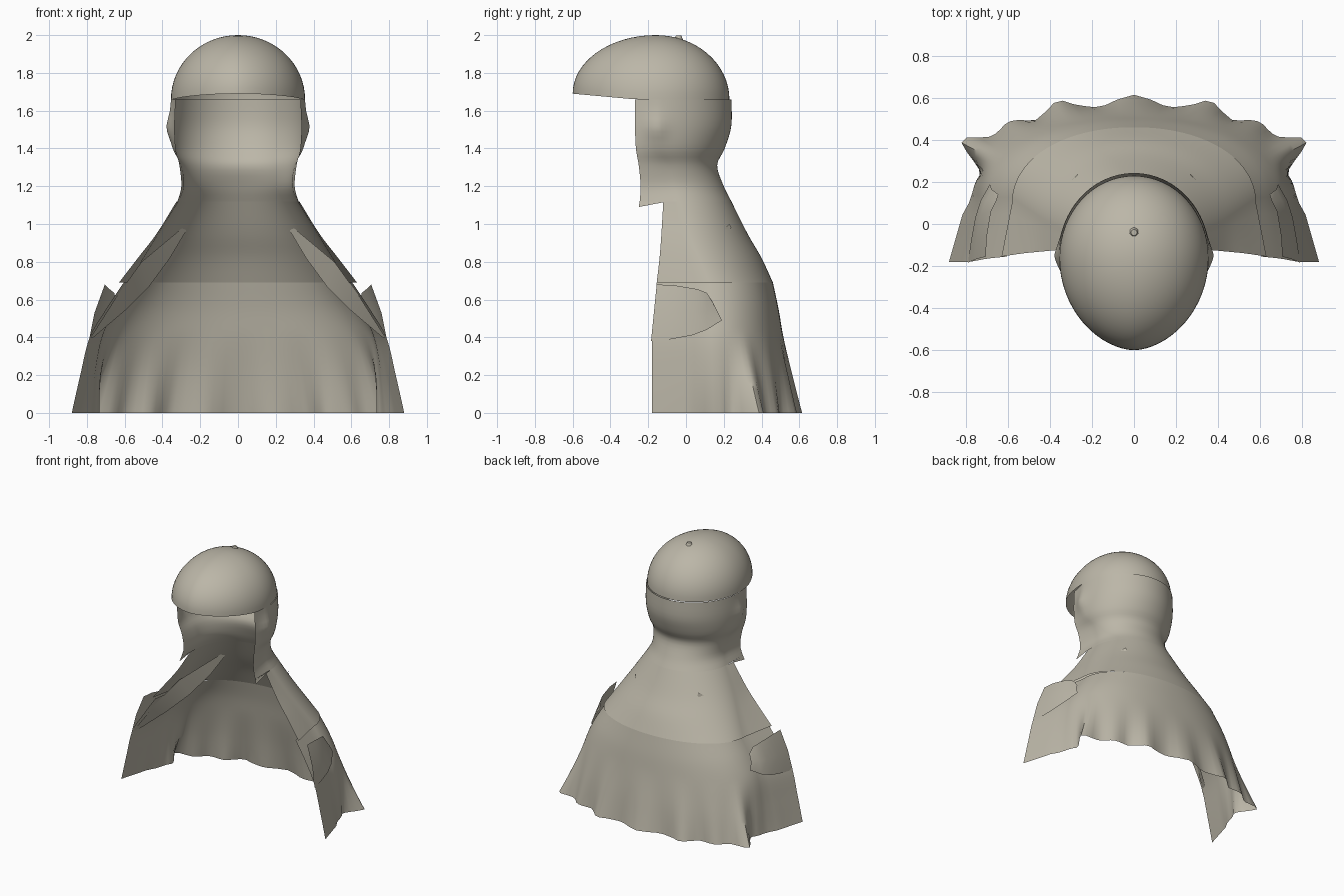
import bpy, bmesh, math
from mathutils import Vector

if "Cube" in bpy.data.objects:
    bpy.data.objects.remove(bpy.data.objects["Cube"])

cloth = bpy.data.materials.new("warm grey cloth")
cloth.diffuse_color = (0.50, 0.47, 0.39, 1)
cloth.use_nodes = True
cloth.node_tree.nodes["Principled BSDF"].inputs["Base Color"].default_value = cloth.diffuse_color


def finish(name, bm, angle=50):
    bmesh.ops.remove_doubles(bm, verts=bm.verts, dist=0.0005)
    me = bpy.data.meshes.new(name)
    bm.to_mesh(me)
    bm.free()
    me.materials.append(cloth)
    ob = bpy.data.objects.new(name, me)
    bpy.context.collection.objects.link(ob)
    bpy.ops.object.select_all(action='DESELECT')
    ob.select_set(True)
    bpy.context.view_layer.objects.active = ob
    bpy.ops.object.shade_smooth_by_angle(angle=math.radians(angle))
    return ob


def skin(name, rows, angle=50):
    """Join rows of points into one sheet."""
    bm = bmesh.new()
    grid = [[bm.verts.new(p) for p in r] for r in rows]
    for a, b in zip(grid, grid[1:]):
        for i in range(len(a) - 1):
            bm.faces.new((a[i], b[i], b[i + 1], a[i + 1]))
    return finish(name, bm, angle)


def spline(keys, steps):
    """Smooth rows of numbers between the key rows."""
    out = []
    for k in range(len(keys) - 1):
        a, b, c, d = (keys[max(0, min(len(keys) - 1, k + o))] for o in (-1, 0, 1, 2))
        for s in range(steps):
            t = s / steps
            out.append([0.5 * (2 * q + (r - p) * t + (2 * p - 5 * q + 4 * r - w) * t * t
                               + (3 * q - p - 3 * r + w) * t ** 3)
                        for p, q, r, w in zip(a, b, c, d)])
    return out + [list(keys[-1])]


# Hem pleats: place round the back (0 side, 1 middle), depth, width
PLEATS = [(0.05, -0.03, 0.06), (0.15, -0.05, 0.06), (0.30, 0.10, 0.06), (0.52, 0.015, 0.05),
          (0.64, -0.03, 0.05), (0.77, 0.035, 0.04), (0.9, -0.02, 0.05), (1.0, 0.035, 0.04)]


def half_row(z, xf, yf, w, y0, yb, p, tuck=0.0):
    """Half of an open horizontal section, from the front edge round to the back."""
    pts = []
    for i in range(5):
        t = i / 5
        pts.append([xf + (w - xf) * t, yf + (y0 - yf) * t, z])
    for i in range(29):
        u = i / 28
        a = u * math.pi / 2
        c, s = max(0, math.cos(a)) ** p, math.sin(a) ** p
        fold = max(0, 1 - z / 0.45) ** 1.6
        push = fold * sum(d * math.exp(-((u - m) / q) ** 2) for m, d, q in PLEATS)
        pts.append([w * c + push * math.cos(a), y0 + (yb - y0) * s + push * math.sin(a), z])
    pts[-1][0] = 0
    for i, q in enumerate(pts):
        # ear bulge, and the slit drawn in at the front
        q[0] += 0.02 * math.exp(-((z - 1.51) / 0.06) ** 2 - ((q[1] + 0.16) / 0.06) ** 2)
        q[0] -= tuck * max(0, 1 - i / 20)
    return pts


def full_row(*args):
    h = half_row(*args)
    return [tuple(q) for q in h] + [(-x, y, z) for x, y, z in h[-2::-1]]


# Hood sides and back, below the dome
hood = [(1.66, .33, -.27, .355, -.15, .24, 1), (1.52, .335, -.27, .36, -.15, .24, 1),
        (1.40, .33, -.265, .345, -.14, .205, 1), (1.31, .31, -.25, .30, -.10, .165, 1),
        (1.20, .30, -.24, .285, -.08, .20, 1), (1.12, .32, -.245, .315, -.05, .24, 1)]
skin("hood", [full_row(*r) for r in spline(hood, 4)])

# Shoulder mantle, ending at the arm slit
mantle = [(1.12, .325, -.12, .315, -.05, .24, 1), (0.95, .43, -.13, .42, 0, .325, 1),
          (0.82, .53, -.14, .50, .05, .40, 1), (0.69, .63, -.155, .58, .10, .46, .95)]
skin("mantle", [full_row(*r) for r in spline(mantle, 4)])

# Cheek tips hanging below the hood
for sx in (1, -1):
    skin("cheek_tip", [[(sx * .32, -.245, 1.12), (sx * .32, -.12, 1.12)],
                       [(sx * .33, -.25, 1.09), (sx * .325, -.12, 1.115)]])

# Lower cape with pleated hem
cape = [(0.69, .63, -.155, .58, .10, .46, .95, .025), (0.55, .71, -.165, .66, .10, .49, .9, .012),
        (0.40, .785, -.18, .72, .10, .515, .87, 0), (0.20, .835, -.18, .765, .10, .55, .83, 0),
        (0.0, .88, -.18, .80, .10, .58, .8, 0)]
skin("lower_cape", [full_row(*r) for r in spline(cape, 6)])

# Dome with its front peak, open underneath
dome = []
for k in range(17):
    f = k / 16 * math.pi / 2
    ring = []
    for i in range(65):
        a = i / 64 * 2 * math.pi
        c, s = math.cos(a), math.sin(a)
        front = s < 0
        px = math.copysign(abs(c) ** (1.12 if front else 1), c) * .355
        py = s * (.44 if front else .39)
        base = 1.66 + .03 * max(0, min(1, (-.27 - (py - .16)) / .33))
        ring.append((px * math.cos(f), -.16 + py * math.cos(f), base + (2.0 - base) * math.sin(f)))
    dome.append(ring)
skin("dome", dome)

# Small knot on the crown
bm = bmesh.new()
bmesh.ops.create_cone(bm, cap_ends=True, segments=7, radius1=.026, radius2=.015, depth=.025)
bmesh.ops.translate(bm, verts=bm.verts, vec=Vector((0, -.04, 1.985)))
finish("crown_knot", bm)

for sx in (1, -1):
    # Cuff flap standing out of the slit
    top = [(.705, -.155, .68), (.70, -.06, .675), (.68, .06, .655), (.655, .11, .635), (.645, .14, .59)]
    low = [(.79, -.185, .38), (.775, -.08, .39), (.755, .03, .41), (.73, .11, .44), (.685, .19, .49)]
    mid = [tuple((a + b) / 2 + o for a, b, o in zip(p, q, (.012, 0, 0))) for p, q in zip(top, low)]
    skin("cuff_flap", [[(sx * x, y, z) for x, y, z in r] for r in (top, mid, low)])
    # Folded lip inside the slit
    outer = [(.27, .23, 1.0), (.39, .13, .90), (.51, .0, .80), (.64, -.10, .62), (.78, -.17, .40)]
    inner = [(.265, .24, .98), (.36, .18, .82), (.47, .08, .67), (.60, -.02, .54), (.765, -.12, .40)]
    skin("slit_lip", [[(sx * x, y, z) for x, y, z in r] for r in (outer, inner)])
